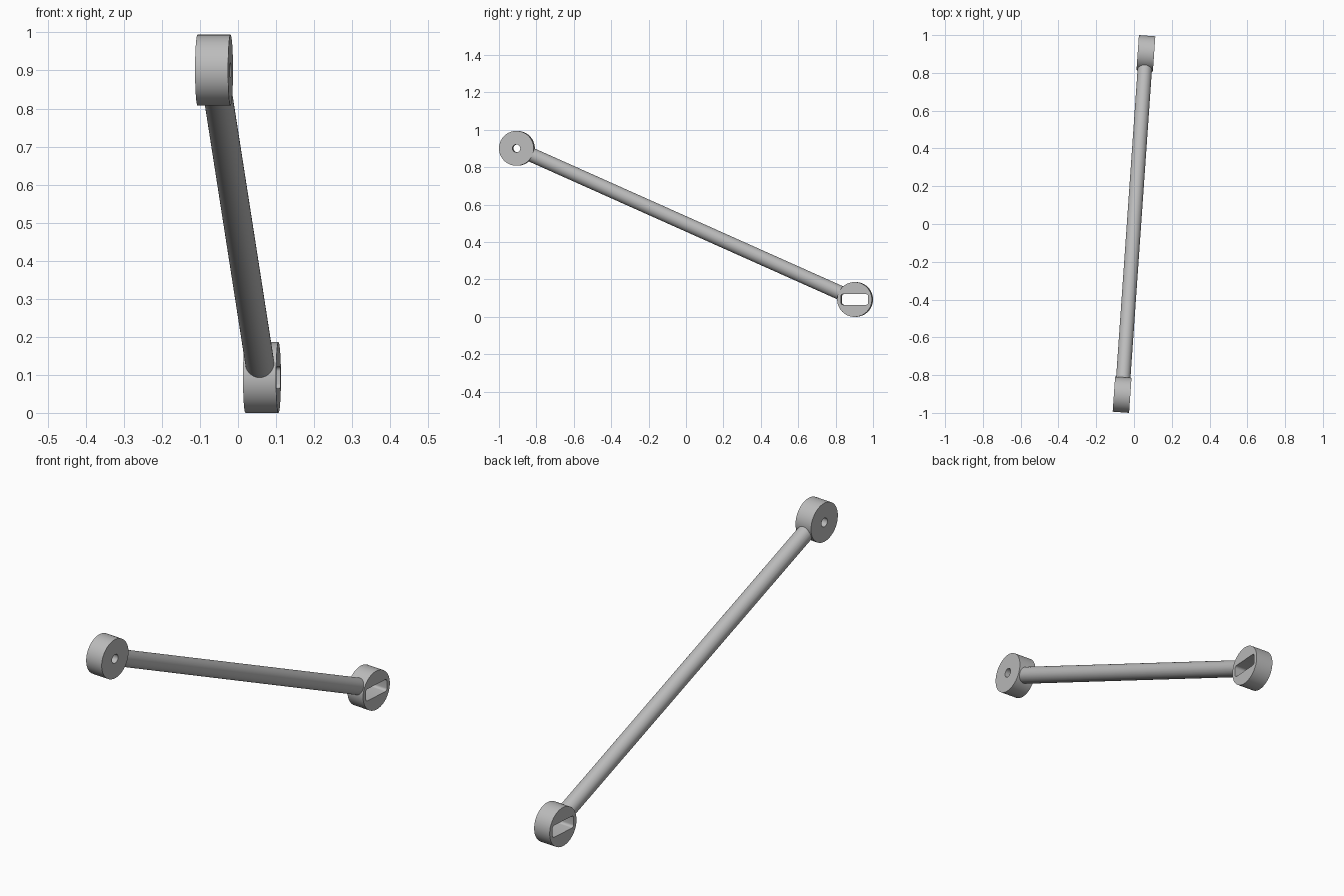
import bpy
import bmesh
import math
from mathutils import Vector, Matrix

old = bpy.data.objects.get("Cube")
if old:
    bpy.data.objects.remove(old, do_unlink=True)

# One plain metal colour
grey = bpy.data.materials.new("plain grey")
grey.use_nodes = True
GREY = (0.5, 0.5, 0.5, 1)
grey.diffuse_color = GREY
grey.node_tree.nodes["Principled BSDF"].inputs["Base Color"].default_value = GREY

# Main dimensions
FRONT = Vector((-0.063, -0.904, 0.901))
BACK = Vector((0.063, 0.904, 0.093))
EYE_R, EYE_W, ROD_R, HOLE_R = 0.093, 0.087, 0.038, 0.021
span = BACK - FRONT
yaw = math.atan2(-span.x, span.y)
turn = Matrix.Rotation(yaw, 4, "Z")
axis = turn @ Vector((1, 0, 0))


def cylinder(name, start, end, radius, sides=64):
    """Round bar running from start to end."""
    line = end - start
    bm = bmesh.new()
    bmesh.ops.create_cone(bm, cap_ends=True, segments=sides, radius1=radius,
                          radius2=radius, depth=line.length)
    place = Matrix.Translation((start + end) / 2) @ line.to_track_quat("Z", "Y").to_matrix().to_4x4()
    bm.transform(place)
    return finish(name, bm)


def slot(name, centre, length, height, radius, depth):
    """Rounded rectangular bar along the pin axis."""
    bm = bmesh.new()
    corners = [(1, 1), (-1, 1), (-1, -1), (1, -1)]
    verts = []
    for i, (sy, sz) in enumerate(corners):
        for step in range(7):
            a = (i + step / 6) * math.pi / 2
            y = sy * (length / 2 - radius) + radius * math.cos(a)
            z = sz * (height / 2 - radius) + radius * math.sin(a)
            verts.append(bm.verts.new((-depth / 2, y, z)))
    face = bm.faces.new(verts)
    new = bmesh.ops.extrude_face_region(bm, geom=[face])["geom"]
    bmesh.ops.translate(bm, vec=(depth, 0, 0),
                        verts=[v for v in new if isinstance(v, bmesh.types.BMVert)])
    bmesh.ops.recalc_face_normals(bm, faces=bm.faces)
    bm.transform(Matrix.Translation(centre) @ turn)
    return finish(name, bm)


def finish(name, bm):
    mesh = bpy.data.meshes.new(name)
    bm.to_mesh(mesh)
    bm.free()
    mesh.materials.append(grey)
    obj = bpy.data.objects.new(name, mesh)
    bpy.context.collection.objects.link(obj)
    return obj


def subtract(target, cutter):
    mod = target.modifiers.new("cut", "BOOLEAN")
    mod.operation, mod.solver, mod.object = "DIFFERENCE", "EXACT", cutter
    bpy.context.view_layer.objects.active = target
    bpy.ops.object.modifier_apply(modifier=mod.name)


# End eyes and connecting rod
half = axis * EYE_W / 2
front_eye = cylinder("front_eye", FRONT - half, FRONT + half, EYE_R, 96)
back_eye = cylinder("back_eye", BACK - half, BACK + half, EYE_R, 96)
inset = span.normalized() * 0.06
rod = cylinder("rod", FRONT + inset, BACK - inset, ROD_R)

# Trim the rod to the eyes, then pierce the eyes
pin_cutter = cylinder("pin_cutter", FRONT - half * 3, FRONT + half * 3, HOLE_R, 32)
slot_cutter = slot("slot_cutter", BACK, 0.146, 0.057, 0.012, 0.2)
subtract(rod, front_eye)
subtract(rod, back_eye)
subtract(front_eye, pin_cutter)
subtract(back_eye, slot_cutter)
for cutter in (pin_cutter, slot_cutter):
    bpy.data.objects.remove(cutter, do_unlink=True)

# Smooth round walls, crisp rims
bpy.ops.object.select_all(action="DESELECT")
for obj in (front_eye, back_eye, rod):
    obj.select_set(True)
bpy.context.view_layer.objects.active = rod
bpy.ops.object.shade_smooth_by_angle(angle=math.radians(30))
